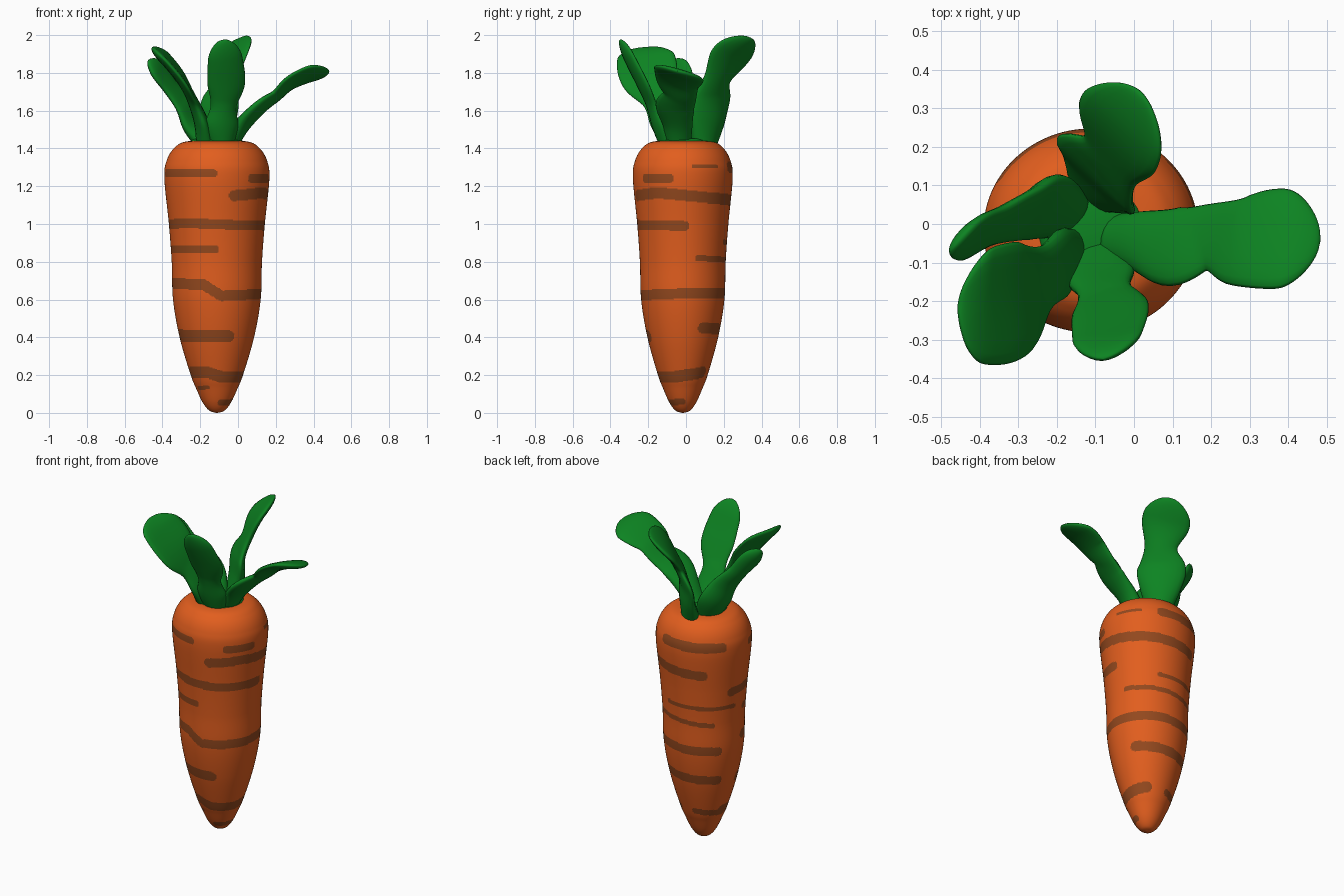
import bpy, bmesh, math
from mathutils import Vector

if "Cube" in bpy.data.objects:
    bpy.data.objects.remove(bpy.data.objects["Cube"])


def material(name, rgb):
    m = bpy.data.materials.new(name)
    m.diffuse_color = (*rgb, 1)
    m.use_nodes = True
    m.node_tree.nodes["Principled BSDF"].inputs["Base Color"].default_value = m.diffuse_color
    return m


ORANGE = material("carrot orange", (0.76, 0.112, 0.013))
BROWN = material("groove brown", (0.29, 0.065, 0.013))
GREEN = material("leaf green", (0.004, 0.23, 0.016))


def spline(pts, t):
    """Catmull-Rom through pts, t in 0..1."""
    pts = [Vector(p) for p in pts]
    n = len(pts) - 1
    i = min(int(t * n), n - 1)
    f = t * n - i
    b, c = pts[i], pts[i + 1]
    a = pts[i - 1] if i > 0 else b * 2 - c
    d = pts[i + 2] if i + 2 <= n else c * 2 - b
    return 0.5 * (2 * b + (c - a) * f + (2 * a - 5 * b + 4 * c - d) * f ** 2
                  + (3 * b - a - 3 * c + d) * f ** 3)


def loft(name, rings, mats, rule=None):
    """Skin closed rings of points, cap both ends, smooth shade."""
    bm = bmesh.new()
    vr = [[bm.verts.new(p) for p in ring] for ring in rings]
    n = len(vr[0])
    for r, (lo, hi) in enumerate(zip(vr, vr[1:])):
        for k in range(n):
            f = bm.faces.new((lo[k], lo[(k + 1) % n], hi[(k + 1) % n], hi[k]))
            if rule:
                f.material_index = rule(r, k)
    bm.faces.new(vr[0][::-1])
    bm.faces.new(vr[-1])
    bmesh.ops.recalc_face_normals(bm, faces=bm.faces)
    for f in bm.faces:
        f.smooth = True
    me = bpy.data.meshes.new(name)
    bm.to_mesh(me)
    bm.free()
    for m in mats:
        me.materials.append(m)
    ob = bpy.data.objects.new(name, me)
    bpy.context.collection.objects.link(ob)
    return ob


# Root: turned profile (radius, z), finely divided so the grooves can be coloured
CX, CY, SEG = -0.112, -0.017, 230
profile = [(0.004, 0), (0.04, 0.012), (0.075, 0.055), (0.11, 0.13), (0.14, 0.205),
           (0.197, 0.4), (0.232, 0.6), (0.239, 0.8), (0.254, 1.0), (0.278, 1.24),
           (0.266, 1.335), (0.225, 1.403), (0.16, 1.437), (0.01, 1.44)]
prof = []
nseg = len(profile) - 1
for i in range(nseg):
    length = math.dist(profile[i], profile[i + 1])
    sub = max(2, math.ceil(length / 0.0052))
    for s in range(sub):
        prof.append(spline([(r, z, 0) for r, z in profile], (i + s / sub) / nseg))
prof.append(Vector((*profile[-1], 0)))

# Grooves: half thickness, then (angle in degrees, height) along each; front is -90
grooves = [
    (0.022, (-165, 1.27), (-94, 1.27)),
    (0.022, (-49, 1.24), (-15, 1.24)),
    (0.011, (13, 1.305), (43, 1.305)),
    (0.030, (70, 1.30), (146, 1.29)),
    (0.030, (-70, 1.15), (-30, 1.165), (30, 1.14), (122, 1.115)),
    (0.027, (-198, 0.99), (-130, 1.005), (-70, 0.995), (2, 0.99)),
    (0.020, (-168, 0.865), (-92, 0.865)),
    (0.013, (68, 0.905), (169, 0.895)),
    (0.015, (20, 0.82), (80, 0.81), (136, 0.79)),
    (0.028, (-168, 0.685), (-108, 0.68), (-84, 0.62), (-20, 0.63), (45, 0.635),
     (144, 0.625)),
    (0.033, (-165, 0.41), (-72, 0.405)),
    (0.029, (32, 0.45), (146, 0.43)),
    (0.031, (-190, 0.21), (-110, 0.215), (-80, 0.19), (-20, 0.19), (50, 0.215)),
    (0.020, (103, 0.21), (175, 0.19)),
    (0.011, (-150, 0.13), (-115, 0.135)),
    (0.016, (-75, 0.055), (0, 0.06)),
]


def groove_rule(row, k):
    r = (prof[row].x + prof[row + 1].x) / 2
    z = (prof[row].y + prof[row + 1].y) / 2
    ang = -180 + 360 * (k + 0.5) / SEG
    for hw, *path in grooves:
        if z < min(p[1] for p in path) - hw or z > max(p[1] for p in path) + hw:
            continue
        for (a0, z0), (a1, z1) in zip(path, path[1:]):
            for turn in (-360, 0, 360):
                u, v = math.radians(ang + turn - a0) * r, z - z0
                du, dv = math.radians(a1 - a0) * r, z1 - z0
                t = max(0, min(1, (u * du + v * dv) / (du * du + dv * dv)))
                if math.hypot(u - t * du, v - t * dv) < hw:
                    return 1
    return 0


def circle(r, z, n, sy=0.95):
    return [(CX + r * math.cos(a), CY + sy * r * math.sin(a), z)
            for a in (-math.pi + math.tau * k / n for k in range(n))]


loft("carrot_root", [circle(p.x, p.y, SEG) for p in prof], [ORANGE, BROWN], groove_rule)

# Green crown joining the leaf stems
loft("leaf_crown", [circle(0.135, 1.425, 40), circle(0.135, 1.443, 40),
                    circle(0.11, 1.453, 40), circle(0.01, 1.456, 40)], [GREEN])


# Leaves: lobed blades swept along a path, w is the direction of the width
def leaf(name, path, w, widths, cup=0.12, rows=48, n=20):
    rings = []
    for i in range(rows + 1):
        t = 1 - (1 - i / rows) ** 1.4
        p = spline(path, t)
        tan = (spline(path, min(t + 0.02, 1)) - spline(path, max(t - 0.02, 0))).normalized()
        side = Vector(w)
        side = (side - tan * side.dot(tan)).normalized()
        nor = side.cross(tan)
        if nor.z < 0:
            nor = -nor
        e = max(0, (t - 0.84) / 0.16)
        end = math.sqrt(max(0.0004, 1 - e * e))
        hw = spline([(x, 0, 0) for x in widths], t).x * end
        th = (0.024 + 0.026 * max(0, 1 - t * 2.2)) * end
        ring = []
        for k in range(n):
            a = math.tau * k / n
            c = math.cos(a)
            ring.append(p + side * hw * c + nor * (th * math.sin(a) + cup * hw * c * c))
        rings.append(ring)
    loft(name, rings, [GREEN])


leaf("leaf_right",
     [(-0.05, -0.04, 1.42), (0.02, -0.045, 1.52), (0.11, -0.06, 1.61), (0.20, -0.035, 1.675),
      (0.28, -0.045, 1.745), (0.38, -0.04, 1.79), (0.483, -0.045, 1.81)],
     (0, 1, -0.3), [0.065, 0.08, 0.105, 0.09, 0.12, 0.135, 0.11], cup=0.05)
leaf("leaf_front",
     [(-0.085, -0.09, 1.42), (-0.085, -0.14, 1.52), (-0.075, -0.18, 1.62), (-0.06, -0.23, 1.73),
      (-0.065, -0.29, 1.85), (-0.08, -0.35, 1.975)],
     (1, 0.2, 0), [0.07, 0.09, 0.07, 0.1, 0.095, 0.075])
leaf("leaf_front_left",
     [(-0.17, -0.07, 1.42), (-0.195, -0.1, 1.54), (-0.24, -0.14, 1.65), (-0.30, -0.19, 1.76),
      (-0.38, -0.21, 1.86), (-0.455, -0.21, 1.935)],
     (-0.05, 1, 0.22), [0.06, 0.09, 0.09, 0.15, 0.155, 0.12])
leaf("leaf_back_left",
     [(-0.17, 0.03, 1.42), (-0.24, 0.05, 1.53), (-0.29, 0.03, 1.63), (-0.36, 0, 1.72),
      (-0.42, -0.03, 1.80), (-0.475, -0.07, 1.865)],
     (0.4, 0.75, 0.35), [0.07, 0.1, 0.085, 0.065, 0.07, 0.05])
leaf("leaf_back",
     [(-0.1, 0.1, 1.42), (-0.09, 0.125, 1.54), (-0.085, 0.14, 1.65), (-0.055, 0.17, 1.76),
      (-0.03, 0.24, 1.88), (0.015, 0.345, 1.985)],
     (0.65, -0.6, 0.25), [0.08, 0.12, 0.14, 0.095, 0.14, 0.11])
